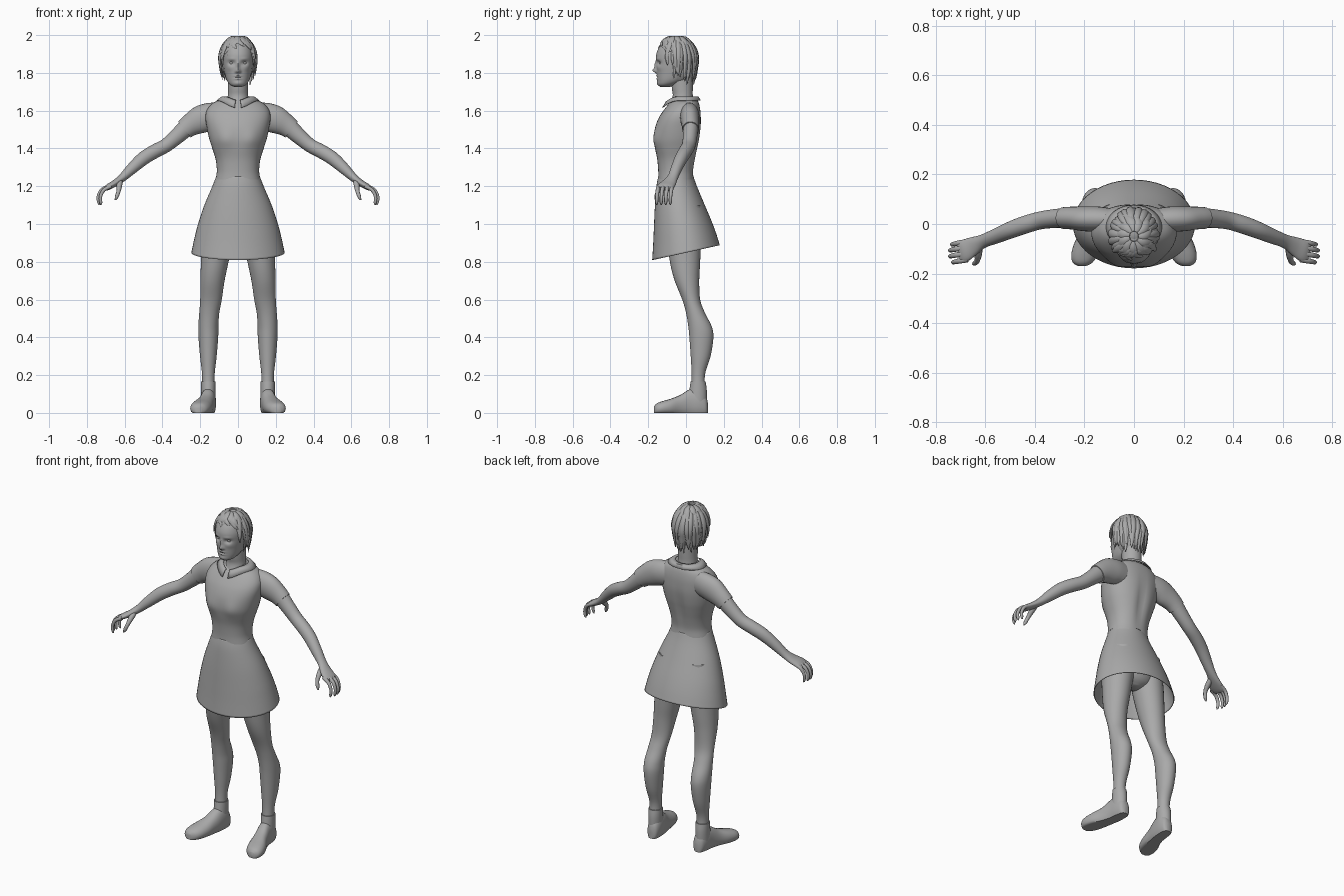
import bpy, bmesh, math, random
from mathutils import Vector

random.seed(4)
cube = bpy.data.objects.get("Cube")
if cube:
    bpy.data.objects.remove(cube, do_unlink=True)

grey = bpy.data.materials.new("plain_grey")
grey.use_nodes = True
tone = (0.4, 0.4, 0.4, 1)
grey.diffuse_color = tone
grey.node_tree.nodes["Principled BSDF"].inputs["Base Color"].default_value = tone


def smooth_rows(rows, steps):
    """Catmull-Rom resampling of section rows."""
    out = []
    for i in range(len(rows) - 1):
        a, b, c, d = (rows[max(i - 1, 0)], rows[i], rows[i + 1], rows[min(i + 2, len(rows) - 1)])
        for s in range(steps):
            t = s / steps
            out.append([q + t * (r - p) / 2 + t * t * (2 * p - 5 * q + 4 * r - s2) / 2
                        + t ** 3 * (3 * (q - r) + s2 - p) / 2
                        for p, q, r, s2 in zip(a, b, c, d)])
    return out + [list(rows[-1])]


def finish(name, bm, mirror=False, thickness=0, angle=50):
    bmesh.ops.recalc_face_normals(bm, faces=bm.faces)
    mesh = bpy.data.meshes.new(name)
    bm.to_mesh(mesh)
    bm.free()
    mesh.materials.append(grey)
    ob = bpy.data.objects.new(name, mesh)
    bpy.context.collection.objects.link(ob)
    if thickness:
        ob.modifiers.new("Thickness", 'SOLIDIFY').thickness = thickness
    if mirror:
        ob.modifiers.new("Mirror", 'MIRROR').use_mirror_merge = False
    bpy.ops.object.select_all(action='DESELECT')
    ob.select_set(True)
    bpy.context.view_layer.objects.active = ob
    bpy.ops.object.shade_smooth_by_angle(angle=math.radians(angle))
    return ob


def skin(bm, rings, caps=True, closed=True):
    loops = [[bm.verts.new(p) for p in ring] for ring in rings]
    n = len(loops[0])
    for a, b in zip(loops, loops[1:]):
        for i in range(n if closed else n - 1):
            j = (i + 1) % n
            bm.faces.new((a[i], a[j], b[j], b[i]))
    if caps:
        bm.faces.new(loops[0])
        bm.faces.new(loops[-1])


def power(v, e):
    return math.copysign(abs(v) ** e, v)


def body(name, rows, n=32, e=1.0, steps=5, shape=None, caps=True, **kw):
    """Stacked level sections: z, front y, back y, centre x, half width."""
    rings = []
    for z, front, back, cx, hw in smooth_rows(rows, steps):
        ring = []
        for i in range(n):
            a = math.tau * i / n
            p = Vector((cx + hw * power(math.cos(a), e),
                        (front + back) / 2 + (back - front) / 2 * power(math.sin(a), e), z))
            ring.append(shape(p) if shape else p)
        rings.append(ring)
    bm = bmesh.new()
    skin(bm, rings, caps)
    return finish(name, bm, **kw)


def add_tube(bm, rows, ref, n=16, steps=4):
    """Sections across a path: x, y, z, radius along ref, radius across."""
    rows = smooth_rows(rows, steps)
    pts = [Vector(r[:3]) for r in rows]
    rings = []
    for i, (p, r) in enumerate(zip(pts, rows)):
        t = (pts[min(i + 1, len(pts) - 1)] - pts[max(i - 1, 0)]).normalized()
        u = ref(p)
        u = (u - t * u.dot(t)).normalized()
        v = t.cross(u)
        rings.append([p + u * r[3] * math.cos(math.tau * k / n) + v * r[4] * math.sin(math.tau * k / n)
                      for k in range(n)])
    skin(bm, rings)


def ball(name, loc, size, mirror=False):
    bm = bmesh.new()
    bmesh.ops.create_uvsphere(bm, u_segments=24, v_segments=16, radius=1)
    for v in bm.verts:
        v.co = Vector(loc) + Vector(a * b for a, b in zip(v.co, size))
    return finish(name, bm, mirror)


# Blouse, with a soft bust and a hollow along the spine
def torso_shape(p):
    if p.y < -0.05:
        for s in (-1, 1):
            p.y -= 0.012 * math.exp(-((p.x - s * 0.07) / 0.045) ** 2 - ((p.z - 1.45) / 0.05) ** 2)
    elif p.y > 0:
        p.y -= 0.012 * math.exp(-(p.x / 0.025) ** 2 - ((p.z - 1.42) / 0.12) ** 2)
    return p


body("blouse", [(1.235, -.147, .042, 0, .119), (1.28, -.147, .04, 0, .112), (1.34, -.152, .05, 0, .118),
                (1.4, -.163, .063, 0, .136), (1.45, -.168, .073, 0, .152), (1.51, -.163, .08, 0, .165),
                (1.56, -.145, .08, 0, .172), (1.6, -.12, .077, 0, .166), (1.635, -.092, .07, 0, .14),
                (1.657, -.07, .06, 0, .1), (1.67, -.055, .045, 0, .06)], n=48, e=.9, shape=torso_shape)

# Flared skirt with a hem that dips at the front
body("skirt", [(1.25, -.143, .036, 0, .112), (1.2, -.153, .053, 0, .132), (1.1, -.161, .092, 0, .175),
               (1.0, -.166, .13, 0, .208), (.92, -.17, .156, 0, .228), (.848, -.175, .175, 0, .243)],
     n=48, caps=False, thickness=-.004,
     shape=lambda p: p + Vector((0, 0, .22 * p.y * (1.25 - p.z) / .4)))
body("hips", [(.9, -.03, .03, 0, .03), (.94, -.09, .07, 0, .12), (1.05, -.125, .085, 0, .155),
              (1.2, -.135, .04, 0, .12)])

# Legs
body("legs", [(1.1, -.11, .08, .085, .08), (.95, -.105, .08, .105, .085), (.8, -.085, .075, .123, .073),
              (.7, -.06, .07, .135, .064), (.6, -.02, .075, .143, .057), (.53, 0, .1, .152, .053),
              (.46, .012, .135, .157, .053), (.4, .018, .145, .157, .052), (.3, .025, .13, .157, .044),
              (.2, .03, .1, .157, .033), (.1, .025, .105, .157, .034)], mirror=True)

# Shoes: flat soled foot plus ankle cuff
bm = bmesh.new()
rings = []
for y, cx, hw, top in smooth_rows([(.116, .152, .012, .05), (.105, .153, .03, .09), (.07, .155, .039, .13),
                                   (.02, .16, .041, .125), (-.03, .172, .045, .095), (-.08, .188, .054, .075),
                                   (-.125, .2, .053, .062), (-.155, .207, .04, .05), (-.17, .21, .016, .034)], 4):
    rings.append([Vector((cx + hw * power(math.cos(a), .8), y, max(0, top * .4 + top * .6 * math.sin(a))))
                  for a in (math.tau * i / 24 for i in range(24))])
skin(bm, rings)
finish("shoes", bm, mirror=True)
body("shoe_cuffs", [(.05, .01, .11, .157, .037), (.12, .018, .11, .157, .038), (.165, .024, .104, .157, .038)],
     mirror=True)

# Arms and sleeves
side = lambda p: Vector((0, 1, 0))
bm = bmesh.new()
add_tube(bm, [(.2, .02, 1.555, .045, .06), (.26, .025, 1.52, .041, .05), (.32, .022, 1.467, .038, .042),
              (.38, .014, 1.417, .036, .037), (.44, -.003, 1.385, .036, .037), (.5, -.025, 1.348, .034, .036),
              (.56, -.05, 1.295, .03, .03), (.61, -.07, 1.247, .028, .022), (.65, -.09, 1.217, .038, .018),
              (.685, -.108, 1.197, .045, .016), (.705, -.115, 1.185, .04, .01)], side, 24)
finish("arms", bm, mirror=True)
bm = bmesh.new()
add_tube(bm, [(.09, .018, 1.573, .045, .07), (.15, .02, 1.568, .051, .073), (.2, .021, 1.552, .05, .073),
              (.25, .024, 1.525, .046, .06), (.283, .024, 1.5, .044, .053)], side, 24)
finish("sleeves", bm, mirror=True)

# Fingers and thumb
bm = bmesh.new()
for i, reach in enumerate((.0, .012, .012, .004)):
    y = -.148 + .024 * i
    add_tube(bm, [(.672 + reach, y + .004, 1.2, .011, .011), (.71 + reach, y - .002, 1.18, .0105, .01),
                  (.728 + reach, y - .006, 1.145, .009, .009), (.726 + reach, y - .007, 1.115, .008, .008),
                  (.722 + reach, y - .007, 1.102, .003, .003)], side, 10)
add_tube(bm, [(.625, -.088, 1.232, .015, .015), (.628, -.12, 1.205, .015, .015), (.632, -.147, 1.175, .011, .011),
              (.642, -.158, 1.145, .01, .01), (.65, -.162, 1.127, .003, .003)], lambda p: Vector((1, 0, 0)), 10)
finish("fingers", bm, mirror=True)

# Neck and folded collar, open at the throat
body("neck", [(1.6, -.1, .05, 0, .075), (1.64, -.082, .042, 0, .06), (1.68, -.07, .036, 0, .054),
              (1.72, -.075, .036, 0, .053), (1.79, -.08, .036, 0, .055)])
bm = bmesh.new()
inner, mid, outer = [], [], []
for i in range(41):
    a = math.radians(-90 + 9 + 342 * i / 40)
    c, s = math.cos(a), math.sin(a)
    front = max(0, -s) ** 4
    inner.append(Vector((.068 * c, -.018 + .066 * s - .012 * front, 1.676 - .02 * front)))
    mid.append(Vector((.088 * c, -.014 + .08 * s - .014 * front, 1.674 - .026 * front)))
    outer.append(Vector((.113 * c, -.012 + .09 * s - .026 * front, 1.655 - .04 * front)))
skin(bm, [inner, mid, outer], caps=False, closed=False)
finish("collar", bm, thickness=.004)

# Head with facial relief: x, z, x spread, z spread, outward push
relief = [(0, 1.812, .011, .012, .021), (0, 1.838, .008, .022, .011), (.034, 1.852, .017, .011, -.013),
          (.035, 1.874, .02, .006, .003), (.045, 1.825, .018, .014, .003), (.011, 1.806, .006, .006, .006),
          (0, 1.784, .017, .004, .006), (0, 1.769, .015, .005, .006), (0, 1.776, .02, .002, -.003),
          (0, 1.745, .02, .012, .005)]


def face_shape(p):
    if p.y < -.07:
        p.y -= sum(h * math.exp(-((abs(p.x) - x) / sx) ** 2 - ((p.z - z) / sz) ** 2)
                   for x, z, sx, sz, h in relief)
    return p


body("head", [(1.725, -.135, -.085, 0, .018), (1.737, -.147, -.055, 0, .042), (1.76, -.151, -.01, 0, .059),
              (1.8, -.154, .03, 0, .071), (1.85, -.157, .043, 0, .079), (1.9, -.157, .047, 0, .08),
              (1.95, -.132, .035, 0, .067), (1.985, -.085, 0, 0, .032)], n=96, e=.92, steps=9, shape=face_shape)
ball("eyes", (.033, -.1285, 1.852), (.014, .013, .009), True)
ball("ears", (.081, -.035, 1.835), (.01, .02, .032), True)

# Hair: scalp cap and tapered locks falling from the crown
ball("hair_cap", (0, -.033, 1.862), (.087, .088, .13))
crown = Vector((0, -.05, 1.858))
bm = bmesh.new()


def lock(az, z_end, twist, start, lift, width):
    rows = []
    for i in range(8):
        f = i / 7
        z_mid = max(crown.z, z_end)
        top = math.acos(max(-1, min(1, (z_mid - crown.z) / .135)))
        drop = max(0, crown.z - z_end)
        length = top * .125 + drop
        go = start * .125 + f * (length - start * .125)
        t = min(go / .125, top)
        fall = max(0, go - top * .125)
        a = az + twist * f * f
        r = math.sin(t) * (1 - 1.3 * fall) + lift
        w = width * (.55 + .45 * math.sin(math.pi * min(1, f * 1.3))) * (1 if i < 7 else .25)
        rows.append((crown.x + .092 * r * math.cos(a), crown.y + .106 * r * math.sin(a),
                     crown.z + .131 * math.cos(t) - fall + lift * .04, w * .5, w))
    add_tube(bm, rows, lambda p: p - crown + Vector((0, 0, .001)), 8, 3)


for layer in range(2):
    for k in range(24):
        az = math.tau * (k + layer / 2) / 24 + random.uniform(-.06, .06)
        facing = -math.sin(az)
        if facing > .62:
            end, twist = 1.905, .65 if math.cos(az) > .25 else -.7
        elif facing > .2:
            end, twist = 1.83, random.uniform(-.1, .1)
        else:
            end, twist = 1.775 + .04 * facing, random.uniform(-.15, .15)
        lock(az, end + random.uniform(-.02, .015) + layer * .025, twist, .2 + layer * .15,
             .02 + .06 * layer, random.uniform(.013, .018))
# Short tousled locks over the crown
for k in range(11):
    lock(math.tau * k / 11, 1.925 + random.uniform(-.015, .02), .6, .12, .07, .02)
finish("hair_locks", bm)
